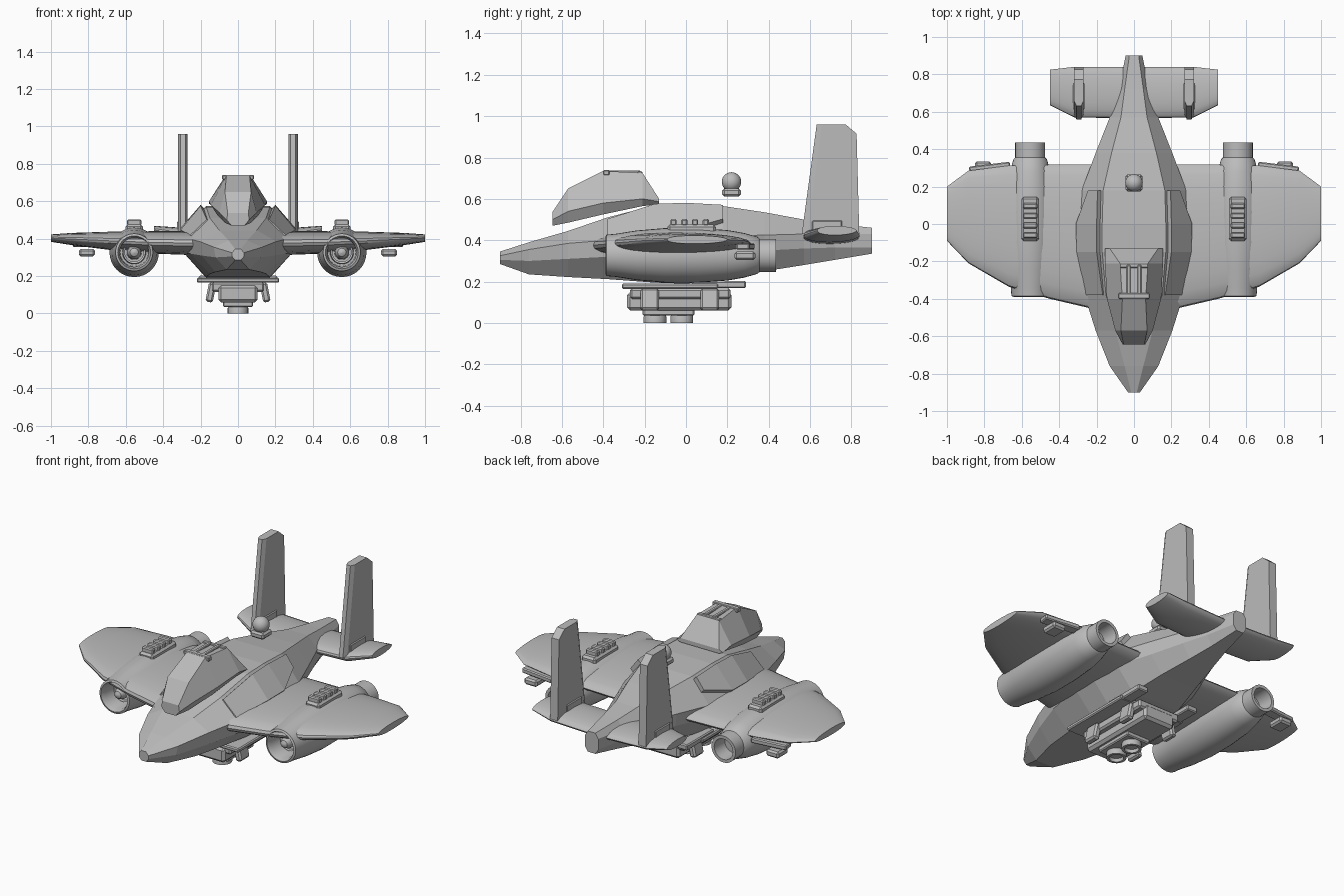
import bpy, bmesh, math
from mathutils import Matrix, Vector

if "Cube" in bpy.data.objects:
    bpy.data.objects.remove(bpy.data.objects["Cube"])

grey = bpy.data.materials.new("hull_grey")
grey.diffuse_color = (0.5, 0.5, 0.5, 1)
grey.use_nodes = True
grey.node_tree.nodes["Principled BSDF"].inputs["Base Color"].default_value = grey.diffuse_color


def finish(name, bm, mirror=False, smooth=None, bevel=0):
    """Turn a bmesh into a named object, optionally mirrored across x."""
    bmesh.ops.recalc_face_normals(bm, faces=bm.faces[:])
    me = bpy.data.meshes.new(name)
    bm.to_mesh(me)
    bm.free()
    me.materials.append(grey)
    ob = bpy.data.objects.new(name, me)
    bpy.context.collection.objects.link(ob)
    if smooth:
        bpy.ops.object.select_all(action='DESELECT')
        ob.select_set(True)
        bpy.context.view_layer.objects.active = ob
        bpy.ops.object.shade_smooth_by_angle(angle=math.radians(smooth))
    if bevel:
        b = ob.modifiers.new("bevel", 'BEVEL')
        b.width, b.segments = bevel, 1
    if mirror:
        ob.modifiers.new("mirror", 'MIRROR')
    return ob


def loft(name, rings, **kw):
    """Skin equal-length closed rings and cap both ends."""
    bm = bmesh.new()
    vs = [[bm.verts.new(p) for p in r] for r in rings]
    n = len(vs[0])
    for a, b in zip(vs, vs[1:]):
        for i in range(n):
            j = (i + 1) % n
            bm.faces.new((a[i], a[j], b[j], b[i]))
    bm.faces.new(vs[0])
    bm.faces.new(vs[-1])
    return finish(name, bm, **kw)


def box(name, x, y, z, mirror=False, bevel=0.006, tilt=0, yaw=0):
    """Box from (min, max) ranges, tilted about y and turned about z."""
    bm = bmesh.new()
    bmesh.ops.create_cube(bm, size=1)
    c = Vector([(r[0] + r[1]) / 2 for r in (x, y, z)])
    s = [r[1] - r[0] for r in (x, y, z)]
    m = (Matrix.Translation(c) @ Matrix.Rotation(tilt, 4, 'Y')
         @ Matrix.Rotation(yaw, 4, 'Z') @ Matrix.Diagonal((*s, 1)))
    bmesh.ops.transform(bm, matrix=m, verts=bm.verts)
    return finish(name, bm, mirror=mirror, bevel=bevel)


def lathe(name, profile, centre, axis, steps=32, mirror=False):
    """Revolve (radius, distance) pairs around the y or z axis."""
    bm = bmesh.new()
    rings = []
    for r, d in profile:
        ring = []
        for i in range(steps):
            a = math.tau * i / steps
            p = (r * math.cos(a), d, r * math.sin(a)) if axis == 'Y' else (r * math.cos(a), r * math.sin(a), d)
            ring.append(bm.verts.new(Vector(p) + Vector(centre)))
        rings.append(ring)
    for a, b in zip(rings, rings[1:]):
        for i in range(steps):
            j = (i + 1) % steps
            bm.faces.new((a[i], a[j], b[j], b[i]))
    bm.faces.new(rings[0])
    bm.faces.new(rings[-1])
    return finish(name, bm, mirror=mirror, smooth=35)


# Fuselage: y, top width/height, upper and lower side, bottom width/height
stations = [
    (-0.90, .015, .345, .032, .325, .032, .305, .015, .285),
    (-0.76, .050, .39, .13, .355, .12, .30, .06, .235),
    (-0.57, .100, .445, .205, .385, .195, .31, .12, .222),
    (-0.38, .150, .51, .265, .40, .255, .32, .15, .212),
    (-0.15, .170, .57, .305, .41, .295, .33, .17, .195),
    (0.00, .170, .575, .31, .415, .30, .335, .17, .19),
    (0.18, .165, .565, .28, .42, .27, .34, .16, .21),
    (0.38, .120, .535, .205, .425, .195, .35, .12, .25),
    (0.57, .070, .50, .13, .43, .13, .36, .08, .28),
    (0.72, .050, .48, .08, .43, .08, .365, .05, .305),
    (0.90, .025, .46, .045, .43, .045, .365, .025, .335),
]


def hull_ring(s):
    y, wt, zt, wu, zu, wl, zl, wb, zb = s
    half = [(wt, y, zt), (wu, y, zu), (wl, y, zl), (wb, y, zb)]
    return half + [(-x, y, z) for x, y, z in reversed(half)]


loft("fuselage", [hull_ring(s) for s in stations])

# Raised shoulder panels following the upper flanks
rings = []
for y, wt, zt, wu, zu, *_ in stations[3:7]:
    d = 0.005 if y == -0.38 else 0.018
    lo = 0.12 if y < 0.1 else 0.45
    ax, az = wt + .012, zt - .012
    bx, bz = wu + (wt - wu) * lo, zu + (zt - zu) * lo
    rings.append([(ax + d, y, az + d), (bx + d, y, bz + d), (bx - .03, y, bz - .03), (ax - .03, y, az - .03)])
loft("shoulder_panel", rings, mirror=True)

# Canopy: y, then (half width, height) for bottom, middle, top
rings = []
for y, wb, zb, wm, zm, wt, zt in [
    (-.645, .035, .47, .06, .50, .055, .537),
    (-.57, .07, .485, .10, .54, .07, .65),
    (-.40, .11, .525, .145, .58, .062, .735),
    (-.21, .13, .565, .155, .60, .075, .725),
    (-.13, .13, .575, .155, .587, .13, .60),
]:
    half = [(wb, y, zb), (wm, y, zm), (wt, y, zt)]
    rings.append(half + [(-x, y, z) for x, y, z in reversed(half)])
loft("canopy", rings)
box("canopy_front_bar", (-.085, .085), (-.40, -.37), (.715, .74), bevel=.004)
box("canopy_rib", (.018, .04), (-.38, -.22), (.715, .738), mirror=True, bevel=.004)
box("canopy_rear_bar", (-.075, .075), (-.235, -.21), (.712, .733), bevel=.004)


def foil(x, y0, y1, z, t, n=24):
    """Lens section with the thickest point ahead of mid chord."""
    pts = []
    for i in range(n):
        a = math.tau * i / n
        u = (1 - math.cos(a)) / 2
        pts.append((x, y0 + (y1 - y0) * u ** 1.15, z + t * math.sin(a)))
    return pts


# Wings
loft("wing", [foil(*s) for s in [
    (.15, -.47, .32, .375, .066), (.45, -.40, .317, .38, .060),
    (.67, -.335, .312, .388, .050), (.885, -.21, .285, .398, .033),
    (1.0, -.09, .20, .403, .020)]], mirror=True, smooth=35)

# Trailing edge plates and pods below the wings
box("flap_plate", (.66, .88), (.255, .32), (.355, .385), mirror=True, yaw=-.12)
box("flap_pod", (.765, .85), (.235, .335), (.305, .345), mirror=True, bevel=.01)

# Engine nacelles with open intake and exhaust
lathe("nacelle", [
    (.035, -.25), (.075, -.25), (.078, -.36), (.088, -.39), (.100, -.385), (.104, -.34),
    (.12, -.24), (.132, -.10), (.132, .06), (.122, .20), (.108, .28), (.09, .345), (.080, .355),
    (.080, .435), (.062, .435), (.058, .34), (.02, .34)], (.555, 0, .327), 'Y', mirror=True)
lathe("intake_spike", [(.004, -.365), (.022, -.355), (.036, -.325), (.04, -.24)],
      (.555, 0, .327), 'Y', mirror=True)
lathe("intake_ring", [(.05, -.24), (.05, -.30), (.06, -.305), (.064, -.24)],
      (.555, 0, .327), 'Y', mirror=True)

# Louvred vents on the nacelles
box("vent_base", (.508, .602), (-.09, .145), (.43, .476), mirror=True, bevel=.012)
for i in range(4):
    y = -.075 + i * .052
    box("vent_louvre", (.517, .593), (y, y + .03), (.47, .502), mirror=True, bevel=.006)

# Horizontal tail
loft("tailplane", [foil(*s, n=20) for s in [
    (.02, .565, .84, .415, .035), (.32, .57, .84, .425, .035), (.45, .635, .825, .447, .022)]],
    mirror=True, smooth=35)

# Twin fins: side outline with narrowed leading edge
outline = [(.56, .43), (.632, .96), (.772, .96), (.825, .915), (.838, .43)]
rings = []
for x, inset in [(.27, .025), (.282, 0), (.308, 0), (.32, .025)]:
    rings.append([(x, y + (inset if i < 2 else 0), z) for i, (y, z) in enumerate(outline)])
loft("fin", rings, mirror=True)
box("fin_root", (.265, .325), (.605, .76), (.43, .5), mirror=True, bevel=.01)

# Sensor ball above the back
box("sensor_base", (-.045, .045), (.175, .265), (.612, .65), bevel=.01)
bm = bmesh.new()
bmesh.ops.create_uvsphere(bm, u_segments=24, v_segments=14, radius=.047,
                          matrix=Matrix.Translation((0, .22, .682)))
finish("sensor_ball", bm, smooth=40)

# Belly equipment pack
box("belly_plate", (-.22, .22), (-.31, .155), (.165, .19))
box("belly_rail", (.14, .21), (.03, .29), (.168, .202), mirror=True)
box("belly_upper_box", (-.14, .14), (-.27, .215), (.115, .168), bevel=.01)
box("belly_lower_box", (-.105, .105), (-.285, .22), (.06, .15), bevel=.015)
box("belly_base", (-.08, .08), (-.21, .04), (.035, .065))
for y in (-.22, .07):
    box("side_pod", (.125, .165), (y, y + .09), (.06, .165), mirror=True, tilt=-.2, bevel=.01)
for y in (-.15, -.02):
    lathe("belly_lens", [(.05, .045), (.055, .03), (.055, 0), (.04, 0), (.038, .02), (.01, .02)],
          (0, y, 0), 'Z', 24)
